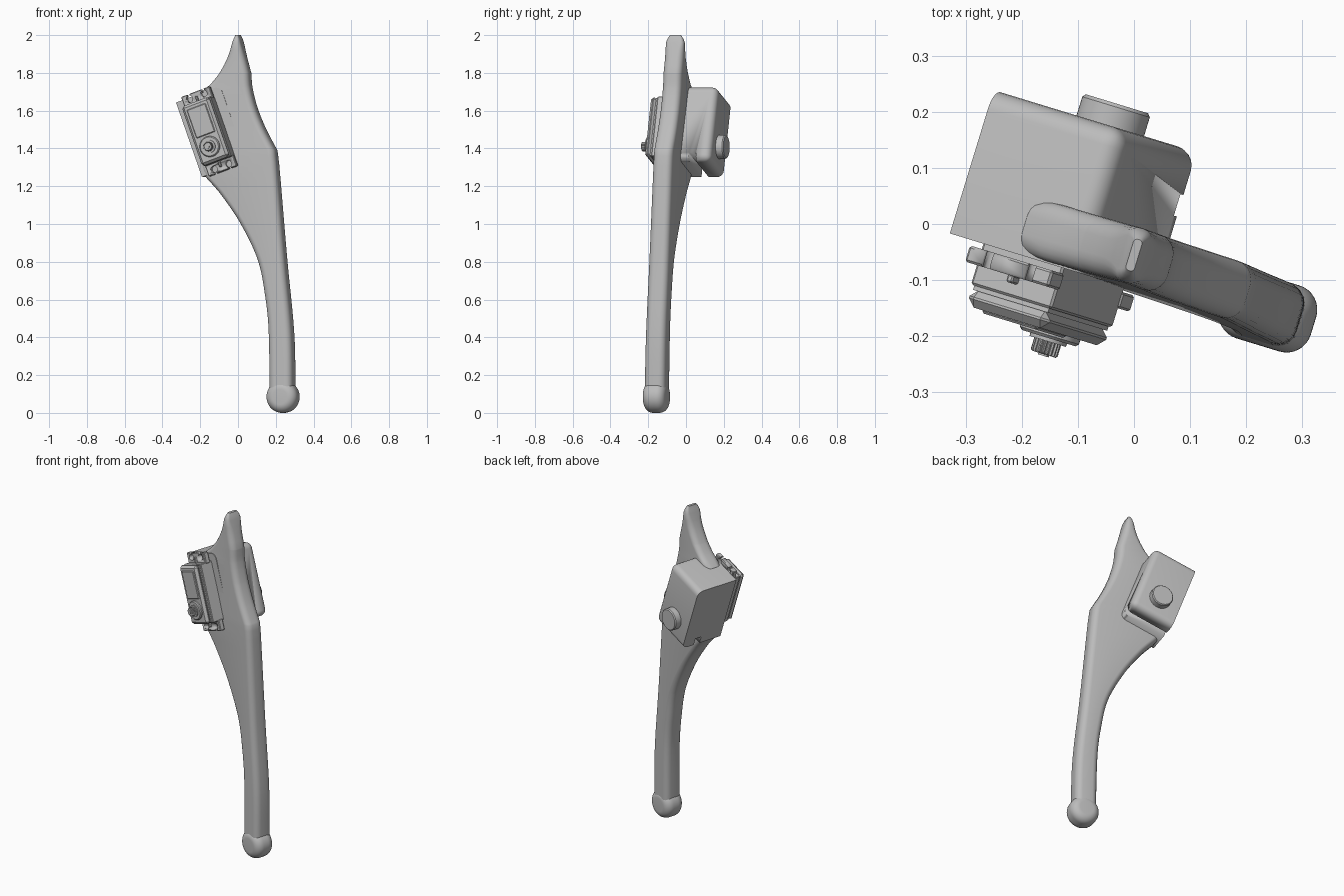
import bpy, bmesh
from math import radians, sin, cos, pi
from mathutils import Matrix, Vector

cube = bpy.data.objects.get("Cube")
if cube:
    bpy.data.objects.remove(cube)

grey = bpy.data.materials.new("plain grey")
grey.use_nodes = True
grey.diffuse_color = (0.5, 0.5, 0.5, 1)
grey.node_tree.nodes["Principled BSDF"].inputs["Base Color"].default_value = (0.5, 0.5, 0.5, 1)

# The whole limb is turned about z; the motor and housing also lean sideways
TURN = Matrix.Rotation(radians(-17), 4, "Z")
MOTOR = TURN @ Matrix.Translation((-0.115, 0, 1.49)) @ Matrix.Rotation(radians(-20), 4, "Y")
AXLE = -0.085


def finish(name, bm, matrix, smooth=True):
    bmesh.ops.recalc_face_normals(bm, faces=bm.faces)
    mesh = bpy.data.meshes.new(name)
    bm.to_mesh(mesh)
    bm.free()
    mesh.materials.append(grey)
    ob = bpy.data.objects.new(name, mesh)
    bpy.context.collection.objects.link(ob)
    ob.matrix_world = matrix
    if smooth:
        activate(ob)
        bpy.ops.object.shade_smooth_by_angle(angle=radians(32))
    return ob


def activate(ob):
    bpy.ops.object.select_all(action="DESELECT")
    ob.select_set(True)
    bpy.context.view_layer.objects.active = ob


def box(name, low, high, bevel=0, segments=1, rule=None):
    """Box between two corners in the motor frame, bevelled where rule(edge) holds."""
    bm = bmesh.new()
    low, high = Vector(low), Vector(high)
    bmesh.ops.create_cube(bm, size=1, matrix=Matrix.Translation((low + high) / 2)
                          @ Matrix.Diagonal((*(high - low), 1)))
    if bevel:
        edges = [e for e in bm.edges if rule is None or rule(e)]
        bmesh.ops.bevel(bm, geom=edges, offset=bevel, segments=segments,
                        affect="EDGES", profile=0.5)
    return finish(name, bm, MOTOR)


def lathe(name, profile, matrix, x=0, z=0, steps=40, teeth=0):
    """Spin (radius, y) points about the y axis; teeth makes a splined shaft."""
    bm = bmesh.new()
    rings = []
    for r, y in profile:
        ring = []
        for i in range(steps):
            a = 2 * pi * i / steps
            k = r * (0.86 if teeth and i % 4 > 1 else 1)
            ring.append(bm.verts.new((x + k * cos(a), y, z + k * sin(a))))
        rings.append(ring)
    skin(bm, rings)
    return finish(name, bm, matrix)


def skin(bm, rings):
    n = len(rings[0])
    for a, b in zip(rings, rings[1:]):
        for i in range(n):
            j = (i + 1) % n
            bm.faces.new((a[i], a[j], b[j], b[i]))
    bm.faces.new(rings[0])
    bm.faces.new(rings[-1])


def cut(target, cutters):
    for cutter in cutters:
        mod = target.modifiers.new("cut", "BOOLEAN")
        mod.operation = "DIFFERENCE"
        mod.solver = "EXACT"
        mod.object = cutter
        activate(target)
        bpy.ops.object.modifier_apply(modifier=mod.name)
        bpy.data.objects.remove(cutter)


def curve(points, z):
    """Smooth interpolation of (x, z) points listed from the bottom up."""
    n = len(points)

    def slope(i):
        p, q = points[max(i - 1, 0)], points[min(i + 1, n - 1)]
        return (q[0] - p[0]) / (q[1] - p[1])
    for i in range(n - 1):
        (x0, z0), (x1, z1) = points[i], points[i + 1]
        if z <= z1 or i == n - 2:
            h = z1 - z0
            t = min(max((z - z0) / h, 0), 1)
            return (x0 * (1 + 2 * t) * (1 - t) ** 2 + x1 * t * t * (3 - 2 * t)
                    + h * t * (1 - t) * (slope(i) * (1 - t) - slope(i + 1) * t))


# Limb: rounded cross-sections between a left and a right outline
LEFT = [(0.17, 0.08), (0.163, 0.45), (0.145, 0.62), (0.106, 0.81), (0.01, 1.01),
        (-0.1, 1.17), (-0.17, 1.25), (-0.2, 1.31), (-0.21, 1.5), (-0.2, 1.69),
        (-0.15, 1.735), (-0.1, 1.795), (-0.055, 1.88), (-0.02, 1.98), (-0.012, 2.0)]
RIGHT_LOW = [(0.303, 0.08), (0.297, 0.41), (0.26, 0.81), (0.217, 1.32), (0.208, 1.39)]
RIGHT_MID = [(0.208, 1.39), (0.15, 1.5), (0.105, 1.61), (0.077, 1.72), (0.07, 1.8)]
RIGHT_TOP = [(0.07, 1.8), (0.022, 1.98), (0.012, 2.0)]


def limb():
    bm = bmesh.new()
    heights = sorted({round(0.08 + 0.04 * i, 3) for i in range(48)}
                     | {p[1] for p in LEFT + RIGHT_LOW + RIGHT_MID + RIGHT_TOP} | {1.992})
    rings = []
    for z in heights:
        right = RIGHT_LOW if z <= 1.39 else RIGHT_MID if z <= 1.8 else RIGHT_TOP
        mid = -0.08 + 0.0135 * z
        half = 0.057 - 0.003 * z
        if z > 1.95:
            half -= 0.022 * ((z - 1.95) / 0.05) ** 2
        u0 = (curve(LEFT, z) + 0.006 - 0.292 * mid) / 0.956
        u1 = (curve(right, z) - 0.006 - 0.292 * mid) / 0.956
        a, c = max((u1 - u0) / 2, 0.008), (u0 + u1) / 2
        r = min(0.035, 0.85 * a, 0.85 * half)
        ring = []
        for k, (sx, sy) in enumerate(((1, 1), (-1, 1), (-1, -1), (1, -1))):
            for s in range(6):
                t = (k + s / 5) * pi / 2
                ring.append(bm.verts.new((c + sx * (a - r) + r * cos(t),
                                          mid + sy * (half - r) + r * sin(t), z)))
        rings.append(ring)
    skin(bm, rings)
    finish("limb", bm, TURN)


limb()

# Foot: a thick disc with a full round edge
half, edge, radius = 0.0615, 0.045, 0.085
rim = [(radius - edge + edge * sin(t * pi / 16), (half - edge) * side - side2)
       for t, side, side2 in
       [(t, -1, edge * cos(t * pi / 16)) for t in range(9)]
       + [(t, 1, -edge * cos(t * pi / 16)) for t in range(8, -1, -1)]]
lathe("foot", rim, TURN @ Matrix.Translation((0.274, -0.08, 0.085)), steps=48)


# Housing: rounded block with a flat outer side and a groove underneath
def housing_edge(e):
    x = [v.co.x for v in e.verts]
    y = [v.co.y for v in e.verts]
    return max(x) > 0 and max(y) > 0


housing = box("motor_housing", (-0.205 + 0.075, -0.112, -0.21), (0.13, 0.155, 0.21),
              0.035, 5, housing_edge)
cut(housing, [box("groove_cutter", (-0.3, 0.035, -0.3), (0.3, 0.075, -0.165))])

# Pivot knob on the back, in line with the axle
lathe("pivot_knob", [(0.063, 0.14), (0.063, 0.19), (0.058, 0.196)], MOTOR, -0.006, AXLE, 48)

# Motor body and stepped lid
box("motor_body", (-0.08, -0.188, -0.168), (0.08, -0.09, 0.168), 0.004)
box("motor_seam", (-0.074, -0.196, -0.162), (0.074, -0.18, 0.162))
box("motor_lid", (-0.08, -0.226, -0.168), (0.08, -0.194, 0.168), 0.014)
box("lid_panel", (-0.055, -0.231, -0.02), (0.055, -0.22, 0.14), 0.004)

# Mounting tabs with open screw holes and a stiffening rib
for side, label in ((1, "upper"), (-1, "lower")):
    ends = sorted((side * 0.16, side * 0.224))
    tab = box(label + "_tab", (-0.083, -0.152, ends[0]), (0.083, -0.122, ends[1]), 0.004)
    cutters = []
    for x in (-0.042, 0.042):
        cutters.append(lathe("hole_cutter", [(0.018, -0.2), (0.018, -0.08)], MOTOR,
                             x, side * 0.198, 24))
        slot = sorted((side * 0.2, side * 0.25))
        cutters.append(box("slot_cutter", (x - 0.008, -0.2, slot[0]), (x + 0.008, -0.08, slot[1])))
    cut(tab, cutters)
    rib = sorted((side * 0.16, side * 0.2))
    box(label + "_rib", (-0.006, -0.165, rib[0]), (0.006, -0.15, rib[1]), 0.003)

# Output boss, collar and splined shaft
lathe("shaft_boss", [(0.055, -0.215), (0.055, -0.234), (0.05, -0.239)], MOTOR, 0, AXLE)
lathe("shaft_collar", [(0.034, -0.235), (0.034, -0.245)], MOTOR, 0, AXLE)
lathe("output_shaft", [(0.025, -0.24), (0.025, -0.266), (0.022, -0.269)], MOTOR, 0, AXLE, 80, 20)
lathe("shaft_screw", [(0.01, -0.26), (0.01, -0.272)], MOTOR, 0, AXLE, 16)
